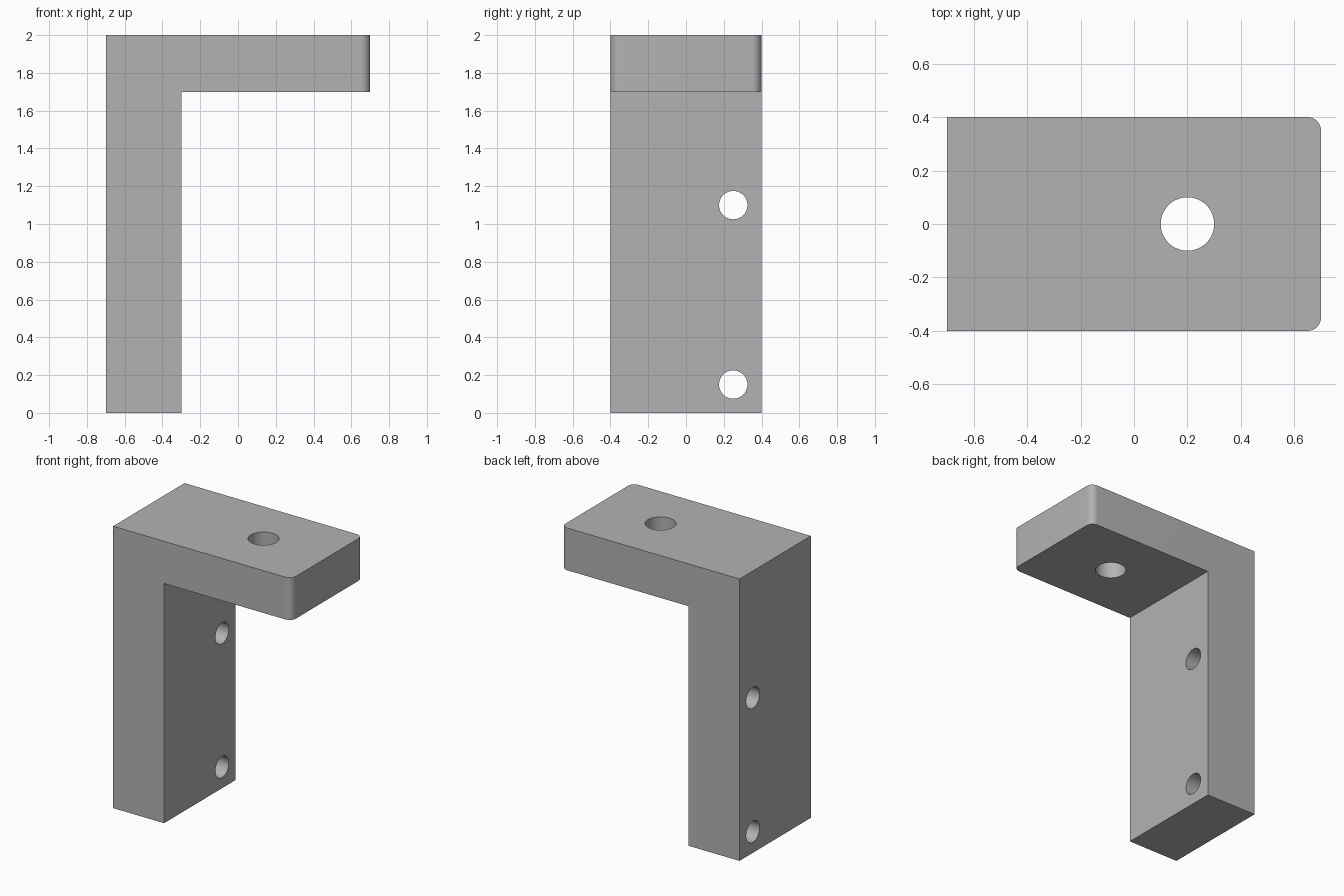
import bpy
import bmesh
import math

if "Cube" in bpy.data.objects:
    bpy.data.objects.remove(bpy.data.objects["Cube"], do_unlink=True)

DEPTH, ARM_END, FILLET = 0.8, 0.7, 0.05

# Plain grey material
grey = bpy.data.materials.new("plain_grey")
grey.use_nodes = True
colour = (0.45, 0.45, 0.45, 1)
grey.diffuse_color = colour
grey.node_tree.nodes["Principled BSDF"].inputs["Base Color"].default_value = colour

# L-shaped bracket body: side profile extruded across the depth
profile = [(-0.7, 0), (-0.3, 0), (-0.3, 1.7), (ARM_END, 1.7), (ARM_END, 2), (-0.7, 2)]
bm = bmesh.new()
face = bm.faces.new([bm.verts.new((x, -DEPTH / 2, z)) for x, z in profile])
side = bmesh.ops.extrude_face_region(bm, geom=[face])["geom"]
bmesh.ops.translate(bm, vec=(0, DEPTH, 0),
                    verts=[v for v in side if isinstance(v, bmesh.types.BMVert)])
bmesh.ops.recalc_face_normals(bm, faces=bm.faces)

# Rounded vertical corners at the free end of the arm
corners = [e for e in bm.edges
           if all(abs(v.co.x - ARM_END) < 1e-4 for v in e.verts)
           and abs(e.verts[0].co.z - e.verts[1].co.z) > 0.1]
bmesh.ops.bevel(bm, geom=corners, offset=FILLET, segments=10, profile=0.5, affect='EDGES')
mesh = bpy.data.meshes.new("bracket_body")
bm.to_mesh(mesh)
bm.free()
mesh.materials.append(grey)
body = bpy.data.objects.new("bracket_body", mesh)
bpy.context.collection.objects.link(body)


def drill(name, location, radius, rotation=(0, 0, 0)):
    """Cut a round through hole in the body."""
    bpy.ops.mesh.primitive_cylinder_add(vertices=64, radius=radius, depth=0.6,
                                        location=location, rotation=rotation)
    cutter = bpy.context.object
    cutter.name = name
    cutter.data.materials.append(grey)
    cut = body.modifiers.new(name, 'BOOLEAN')
    cut.object = cutter
    cut.operation = 'DIFFERENCE'
    cut.solver = 'EXACT'
    return cutter


# Arm hole and two mounting holes through the upright
cutters = [drill("arm_hole_cutter", (0.2, 0, 1.85), 0.1)]
for label, z in (("lower", 0.15), ("upper", 1.1)):
    cutters.append(drill(label + "_mount_hole_cutter", (-0.5, 0.25, z), 0.075,
                         (0, math.pi / 2, 0)))

# Apply the cuts, drop the cutters, shade the round parts smooth
bpy.ops.object.select_all(action='DESELECT')
body.select_set(True)
bpy.context.view_layer.objects.active = body
for name in [m.name for m in body.modifiers]:
    bpy.ops.object.modifier_apply(modifier=name)
for cutter in cutters:
    bpy.data.objects.remove(cutter, do_unlink=True)
bpy.ops.object.shade_smooth_by_angle(angle=math.radians(30))
